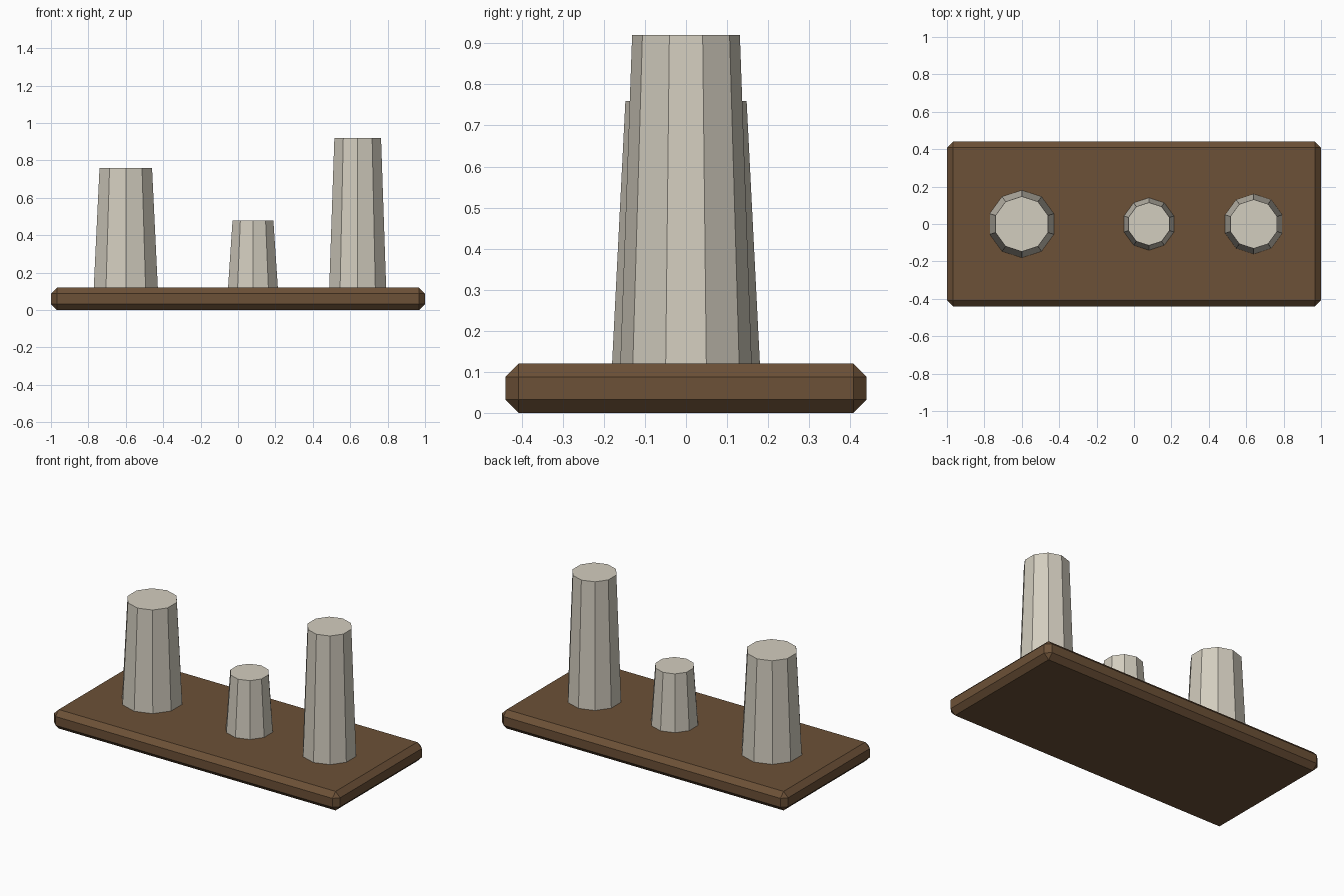
import bpy, bmesh
from mathutils import Matrix

if "Cube" in bpy.data.objects:
    bpy.data.objects.remove(bpy.data.objects["Cube"])


def material(name, rgb):
    m = bpy.data.materials.new(name)
    m.diffuse_color = (*rgb, 1)
    m.use_nodes = True
    m.node_tree.nodes["Principled BSDF"].inputs["Base Color"].default_value = m.diffuse_color
    return m


def finish(name, bm, mat):
    mesh = bpy.data.meshes.new(name)
    bmesh.ops.recalc_face_normals(bm, faces=bm.faces)
    bm.to_mesh(mesh)
    bm.free()
    mesh.materials.append(mat)
    obj = bpy.data.objects.new(name, mesh)
    bpy.context.collection.objects.link(obj)
    return obj


wood = material("dark brown wood", (0.15, 0.082, 0.038))
stone = material("pale grey stone", (0.65, 0.61, 0.52))

BASE_H = 0.12

# Base slab with chamfered edges
bm = bmesh.new()
bmesh.ops.create_cube(bm, size=1, matrix=Matrix.Translation((0, 0, BASE_H / 2))
                      @ Matrix.Diagonal((2, 0.88, BASE_H, 1)))
bmesh.ops.bevel(bm, geom=bm.edges[:], offset=0.032, segments=1,
                affect='EDGES', profile=0.5)
finish("base_slab", bm, wood)

# Tapered ten-sided pillars: name, x, bottom radius, top height
for name, x, radius, top in (("left_pillar", -0.60, 0.18, 0.76),
                             ("middle_pillar", 0.08, 0.14, 0.48),
                             ("right_pillar", 0.64, 0.16, 0.92)):
    h = top - BASE_H
    bm = bmesh.new()
    bmesh.ops.create_cone(bm, cap_ends=True, segments=10, radius1=radius,
                          radius2=radius * 0.82, depth=h)
    ob = finish(name, bm, stone)
    ob.location = (x, 0, BASE_H + h / 2)
